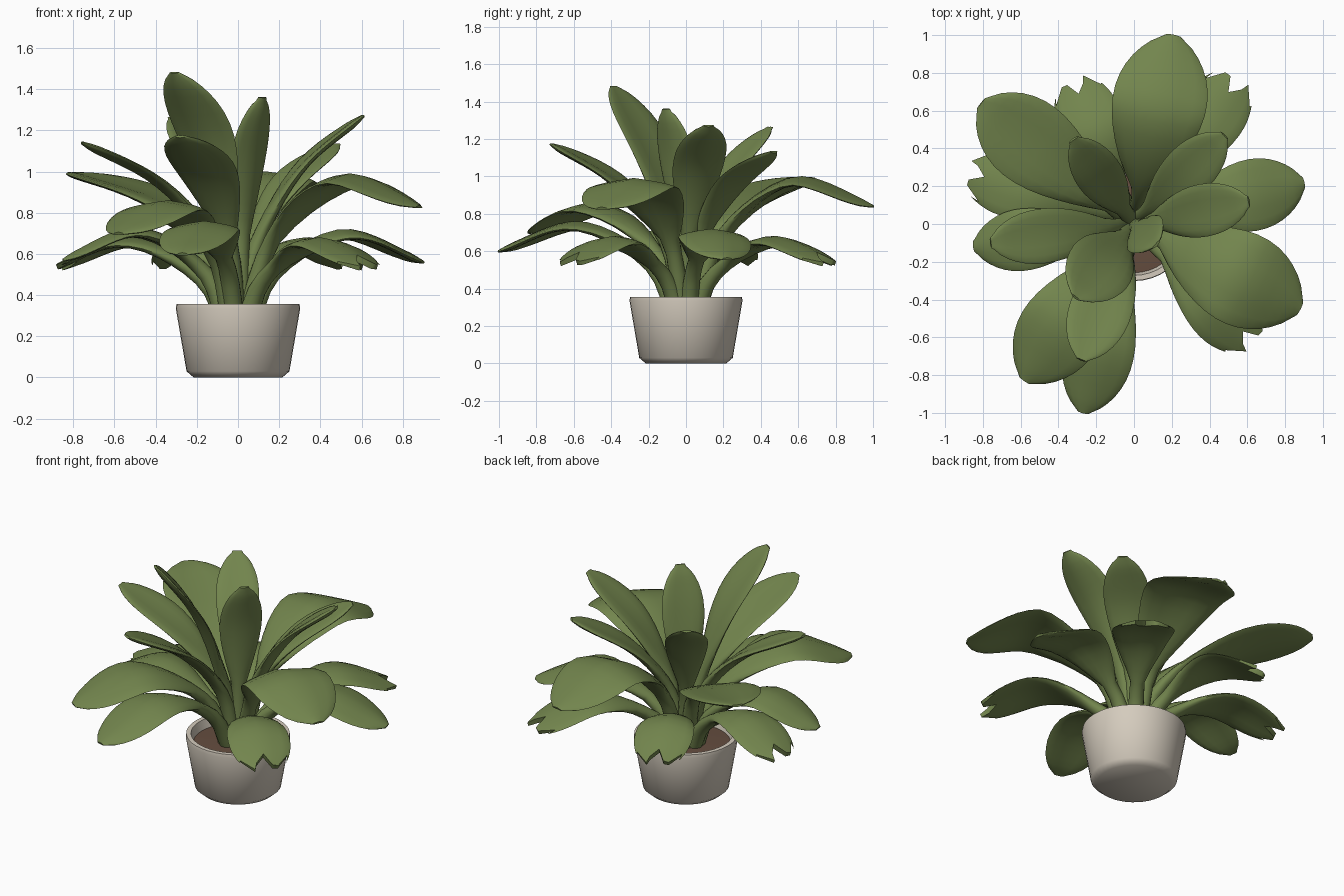
import bpy, bmesh, math
from mathutils import Vector

if "Cube" in bpy.data.objects:
    bpy.data.objects.remove(bpy.data.objects["Cube"])


def material(name, rgb):
    m = bpy.data.materials.new(name)
    m.diffuse_color = (*rgb, 1)
    m.use_nodes = True
    m.node_tree.nodes["Principled BSDF"].inputs["Base Color"].default_value = m.diffuse_color
    return m


GREEN = material("leaf_green", (0.17, 0.235, 0.075))
CREAM = material("pot_cream", (0.66, 0.60, 0.51))
BROWN = material("soil_brown", (0.13, 0.075, 0.05))


def finish(name, bm, mat, angle):
    bmesh.ops.recalc_face_normals(bm, faces=bm.faces)
    me = bpy.data.meshes.new(name)
    bm.to_mesh(me)
    bm.free()
    ob = bpy.data.objects.new(name, me)
    bpy.context.collection.objects.link(ob)
    me.materials.append(mat)
    bpy.ops.object.select_all(action='DESELECT')
    ob.select_set(True)
    bpy.context.view_layer.objects.active = ob
    bpy.ops.object.shade_smooth_by_angle(angle=math.radians(angle))


def lathe(name, profile, mat, n=40):
    bm = bmesh.new()
    vs = [bm.verts.new((r, 0, z)) for r, z in profile]
    es = [bm.edges.new(p) for p in zip(vs, vs[1:])]
    bmesh.ops.spin(bm, geom=vs + es, cent=(0, 0, 0), axis=(0, 0, 1),
                   angle=math.tau, steps=n, use_duplicate=False)
    bmesh.ops.remove_doubles(bm, verts=bm.verts, dist=1e-4)
    finish(name, bm, mat, 50)


def spline(points, per=10):
    # smooth curve through the points, as (share of length, point)
    P = [2 * points[0] - points[1]] + points + [2 * points[-1] - points[-2]]
    out = []
    for i in range(1, len(P) - 2):
        a, b, c, d = P[i - 1:i + 3]
        for k in range(per):
            t = k / per
            out.append(0.5 * (2 * b + (c - a) * t + (2 * a - 5 * b + 4 * c - d) * t * t
                              + (3 * b - a - 3 * c + d) * t ** 3))
    out.append(points[-1])
    dist = [0]
    for a, b in zip(out, out[1:]):
        dist.append(dist[-1] + (b - a).length)
    return [(d / dist[-1], p) for d, p in zip(dist, out)]


def lookup(table, s):
    for (a, x), (b, y) in zip(table, table[1:]):
        if s <= b:
            return x + (y - x) * (s - a) / (b - a)
    return table[-1][1]


def half_width(s, w, late):
    # round stem that opens into a blunt oval blade
    u = min(1, max(0, (s - 0.25) / 0.75))
    blade = w * max(0, math.sin(math.pi * u ** late)) ** 0.55
    return max(blade, 0.048 - 0.02 * s, 0.15 * w)


def leaf(name, tip, w, torn):
    tip = Vector(tip)
    flat = Vector((tip.x, tip.y, 0))
    out = flat.normalized()
    side = Vector((-out.y, out.x, 0))
    up = Vector((0, 0, 1))
    upper = tip.z > 0.9
    if upper:    # rising leaf from the middle
        base, knee, mid = 0.02, (0.15, 0.65), (0.5, 0.31 + 0.55 * tip.z)
    else:        # arching outer leaf
        base = 0.055 if tip.z < 0.7 else 0.04
        knee, mid = (0.2, 0.16 + 0.63 * tip.z), (0.58, tip.z + 0.14)
    path = spline([out * base + up * 0.27, flat * knee[0] + up * knee[1],
                   flat * mid[0] + up * mid[1], tip])
    fold = 0.12 if upper else -0.12
    late = 1.75 if upper else 1.55
    n, rows = 16, 18
    bm = bmesh.new()
    rings = []
    for i in range(rows + 1):
        s0 = 1 - (1 - i / rows) ** 1.5
        ring = []
        for j in range(n):
            a = math.tau * j / n
            s = s0
            if torn:  # ragged cut end
                rag = 0.05 + 0.05 * math.sin(1.9 * min(j, n - j))
                s = s0 * (0.96 - rag * max(0, s0 - 0.8) * 5)
            t = (lookup(path, min(1, s + .02)) - lookup(path, max(0, s - .02))).normalized()
            nrm = t.cross(side).normalized()
            if nrm.dot(up - out * 0.01) < 0:
                nrm = -nrm
            hw = half_width(s, w, late)
            thick = max(0.05 - 0.045 * s, 0.017) * min(1, 0.4 + 12 * (1 - s))
            lift = fold * abs(math.cos(a)) * hw * min(1, max(0, (s - 0.3) / 0.3))
            ring.append(bm.verts.new(lookup(path, s) + side * hw * math.cos(a)
                                     + nrm * (thick * math.sin(a) + lift)))
        rings.append(ring)
    for r, q in zip(rings, rings[1:]):
        for j in range(n):
            k = (j + 1) % n
            bm.faces.new((r[j], r[k], q[k], q[j]))
    bm.faces.new(rings[0][::-1])
    # close the tip across the blade, column by column
    e = rings[-1]
    for j in range(n // 2):
        quad = [e[j], e[j + 1], e[(n - j - 1) % n], e[(n - j) % n]]
        bm.faces.new(list(dict.fromkeys(quad)))
    finish(name, bm, GREEN, 60)


# pot and soil
lathe("pot", [(0, 0), (0.215, 0), (0.25, 0.03), (0.302, 0.335), (0.299, 0.356),
              (0.272, 0.356), (0.25, 0.27), (0, 0.27)], CREAM)
lathe("soil", [(0, 0.315), (0.258, 0.3), (0.256, 0.275)], BROWN)

# rising inner leaves: tip and half width
leaf("back_left_leaf", (-0.81, 0.64, 0.99), 0.225, False)
leaf("left_upper_leaf", (-0.76, -0.1, 1.14), 0.145, False)
leaf("front_upper_leaf", (-0.28, -0.72, 1.17), 0.165, False)
leaf("tallest_leaf", (-0.31, -0.39, 1.48), 0.18, False)
leaf("centre_leaf", (0.12, -0.11, 1.36), 0.125, False)
leaf("right_upper_leaf", (0.61, 0.12, 1.27), 0.14, False)
leaf("back_right_upper_leaf", (0.48, 0.47, 1.13), 0.135, False)
leaf("back_left_upper_leaf", (-0.32, 0.45, 1.26), 0.125, False)

# arching outer leaves
leaf("back_leaf", (0.21, 1.0, 0.84), 0.25, False)
leaf("front_right_leaf", (0.88, -0.45, 0.83), 0.25, False)
leaf("front_left_leaf", (-0.58, -0.83, 0.7), 0.22, False)
leaf("front_lower_leaf", (-0.27, -1.0, 0.6), 0.185, False)
leaf("right_lower_leaf", (0.9, 0.22, 0.56), 0.19, False)
leaf("left_lower_leaf", (-0.85, -0.12, 0.57), 0.165, False)

# torn lowest leaves
leaf("left_torn_leaf", (-0.92, 0.29, 0.52), 0.17, True)
leaf("front_right_torn_leaf", (0.67, -0.66, 0.52), 0.18, True)
leaf("back_right_torn_leaf", (0.58, 0.81, 0.52), 0.18, True)
leaf("back_left_torn_leaf", (-0.34, 0.8, 0.52), 0.17, True)
